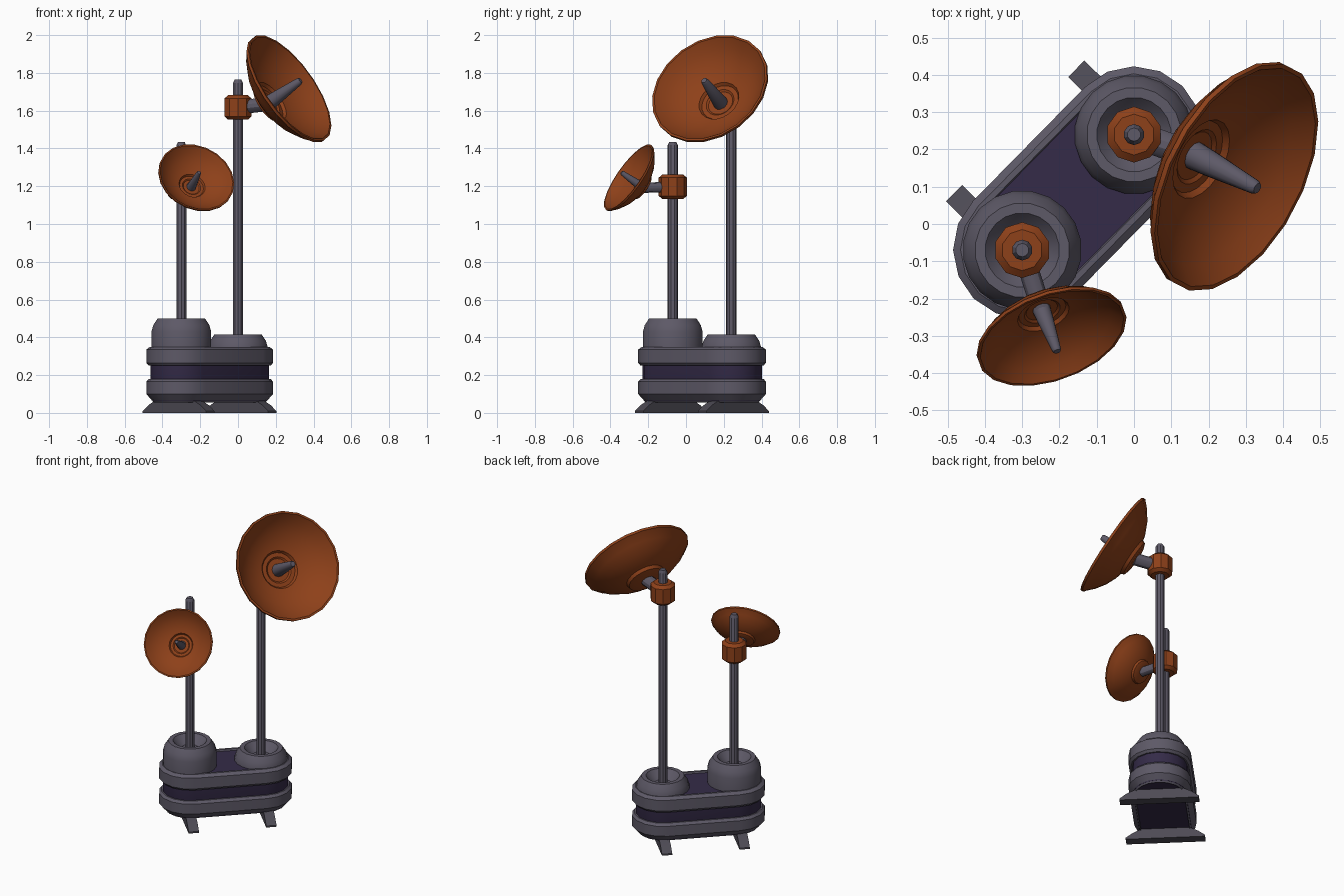
import bpy, bmesh, math
from mathutils import Vector, Matrix

if "Cube" in bpy.data.objects:
    bpy.data.objects.remove(bpy.data.objects["Cube"])


def material(name, rgb):
    m = bpy.data.materials.new(name)
    m.diffuse_color = (*rgb, 1)
    m.use_nodes = True
    m.node_tree.nodes["Principled BSDF"].inputs["Base Color"].default_value = m.diffuse_color
    return m


GREY = material("grey_metal", (0.11, 0.10, 0.135))
DARK = material("dark_grey_metal", (0.075, 0.07, 0.09))
CORE = material("purple_core", (0.035, 0.024, 0.065))
ORANGE = material("orange_paint", (0.27, 0.052, 0.01))


def finish(name, bm, mat, matrix):
    bmesh.ops.recalc_face_normals(bm, faces=bm.faces)
    me = bpy.data.meshes.new(name)
    bm.to_mesh(me)
    bm.free()
    me.materials.append(mat)
    ob = bpy.data.objects.new(name, me)
    ob.matrix_world = matrix
    bpy.context.collection.objects.link(ob)
    return ob


def loft(name, profile, mat, matrix, segs=20, half=0.0, closed=False):
    """Sweep (radius, z) points round a circle, or a stadium when half > 0."""
    bm = bmesh.new()
    rings = []
    for r, z in profile:
        ring = []
        if half:
            for side in (1, -1):
                for i in range(segs // 2 + 1):
                    a = -math.pi / 2 + math.pi * i / (segs // 2)
                    ring.append(bm.verts.new((side * (half + r * math.cos(a)),
                                              side * r * math.sin(a), z)))
        else:
            for i in range(segs):
                a = math.tau * (i + 0.5) / segs
                ring.append(bm.verts.new((r * math.cos(a), r * math.sin(a), z)))
        rings.append(ring)
    pairs = list(zip(rings, rings[1:]))
    if closed:
        pairs.append((rings[-1], rings[0]))
    else:
        bm.faces.new(rings[0])
        bm.faces.new(rings[-1])
    n = len(rings[0])
    for a, b in pairs:
        for i in range(n):
            j = (i + 1) % n
            bm.faces.new((a[i], a[j], b[j], b[i]))
    return finish(name, bm, mat, matrix)


def aim(origin, direction):
    rot = Vector(direction).to_track_quat('Z', 'Y').to_matrix().to_4x4()
    return Matrix.Translation(origin) @ rot


# Base: stadium core between two bevelled bands, turned 45 degrees
HALF = 0.215
BASE = Matrix.Translation((-0.15, 0.085, 0)) @ Matrix.Rotation(math.radians(45.5), 4, 'Z')
loft("base_core", [(0.155, 0.065), (0.163, 0.08), (0.163, 0.34)], CORE, BASE, 16, HALF)
loft("lower_band", [(0.145, 0.055), (0.185, 0.1), (0.185, 0.165), (0.172, 0.18), (0.14, 0.18)],
     GREY, BASE, 16, HALF, True)
loft("upper_band", [(0.14, 0.25), (0.172, 0.25), (0.185, 0.265), (0.185, 0.335),
                    (0.165, 0.35), (0.15, 0.35), (0.145, 0.335)],
     GREY, BASE, 16, HALF, True)

# Feet: flared bars across the base
foot = [(0.236, 0), (0.236, 0.01), (0.195, 0.04), (0.165, 0.055), (0.12, 0.075)]
foot += [(-y, z) for y, z in reversed(foot)]
for label, cx in (("left", -HALF - 0.02), ("right", HALF + 0.018)):
    bm = bmesh.new()
    ends = [[bm.verts.new((cx + dx, y, z)) for y, z in foot] for dx in (-0.031, 0.031)]
    for e in ends:
        bm.faces.new(e)
    for i in range(len(foot)):
        j = (i + 1) % len(foot)
        bm.faces.new((ends[0][i], ends[0][j], ends[1][j], ends[1][i]))
    finish(label + "_foot", bm, DARK, BASE)

# Unit dish, rim at z = 0, opening along +z (large dish size)
DISH = [(0.03, -0.17), (0.085, -0.17), (0.112, -0.16), (0.12, -0.14), (0.16, -0.13),
        (0.225, -0.10), (0.285, -0.058), (0.326, -0.018), (0.332, -0.015), (0.332, 0),
        (0.32, 0), (0.278, -0.048), (0.218, -0.088), (0.158, -0.116), (0.115, -0.126),
        (0.105, -0.142), (0.08, -0.142), (0.07, -0.15), (0.03, -0.15)]
FEED = [(0.04, -0.155), (0.036, -0.10), (0.02, 0.065), (0.015, 0.075)]


def antenna(label, xy, collar_top, mast_top, clamp_z, rim, normal, s, arm_r):
    foot_at = Matrix.Translation((*xy, 0))
    t = collar_top
    # Collar with a dished top
    loft(label + "_collar", [(0.16, 0.33), (0.16, max(0.34, t - 0.07)), (0.15, t - 0.035),
                             (0.127, t), (0.1, t), (0.075, t - 0.03), (0.05, t - 0.05)],
         GREY, foot_at, 20)
    # Mast
    loft(label + "_mast", [(0.028, 0.33), (0.028, mast_top - 0.02), (0.018, mast_top)],
         GREY, foot_at, 10)
    # Clamp
    c = clamp_z
    loft(label + "_clamp", [(0.055, c - 0.065), (0.075, c - 0.048), (0.075, c + 0.048),
                            (0.055, c + 0.065)], ORANGE, foot_at, 10)
    # Dish, feed horn and arm
    n = Vector(normal).normalized()
    face = aim(Vector(rim), n) @ Matrix.Scale(s, 4)
    loft(label + "_dish", DISH, ORANGE, face, 20)
    loft(label + "_feed", FEED, GREY, face, 12)
    start = Vector((*xy, c))
    span = Vector(rim) - n * 0.16 * s - start
    loft(label + "_arm", [(arm_r, 0.03), (arm_r, span.length)], GREY, aim(start, span), 12)


antenna("small", (-0.30, -0.07), 0.50, 1.435, 1.197,
        (-0.22, -0.305, 1.247), (0.29, -0.78, 0.547), 0.63, 0.028)
antenna("large", (0.0, 0.24), 0.415, 1.765, 1.617,
        (0.275, 0.125, 1.72), (0.75, -0.39, 0.535), 1.0, 0.038)

# Smooth curved surfaces, keep edges sharp
for ob in bpy.context.collection.objects:
    ob.select_set(True)
    bpy.context.view_layer.objects.active = ob
bpy.ops.object.shade_smooth_by_angle(angle=math.radians(30))
